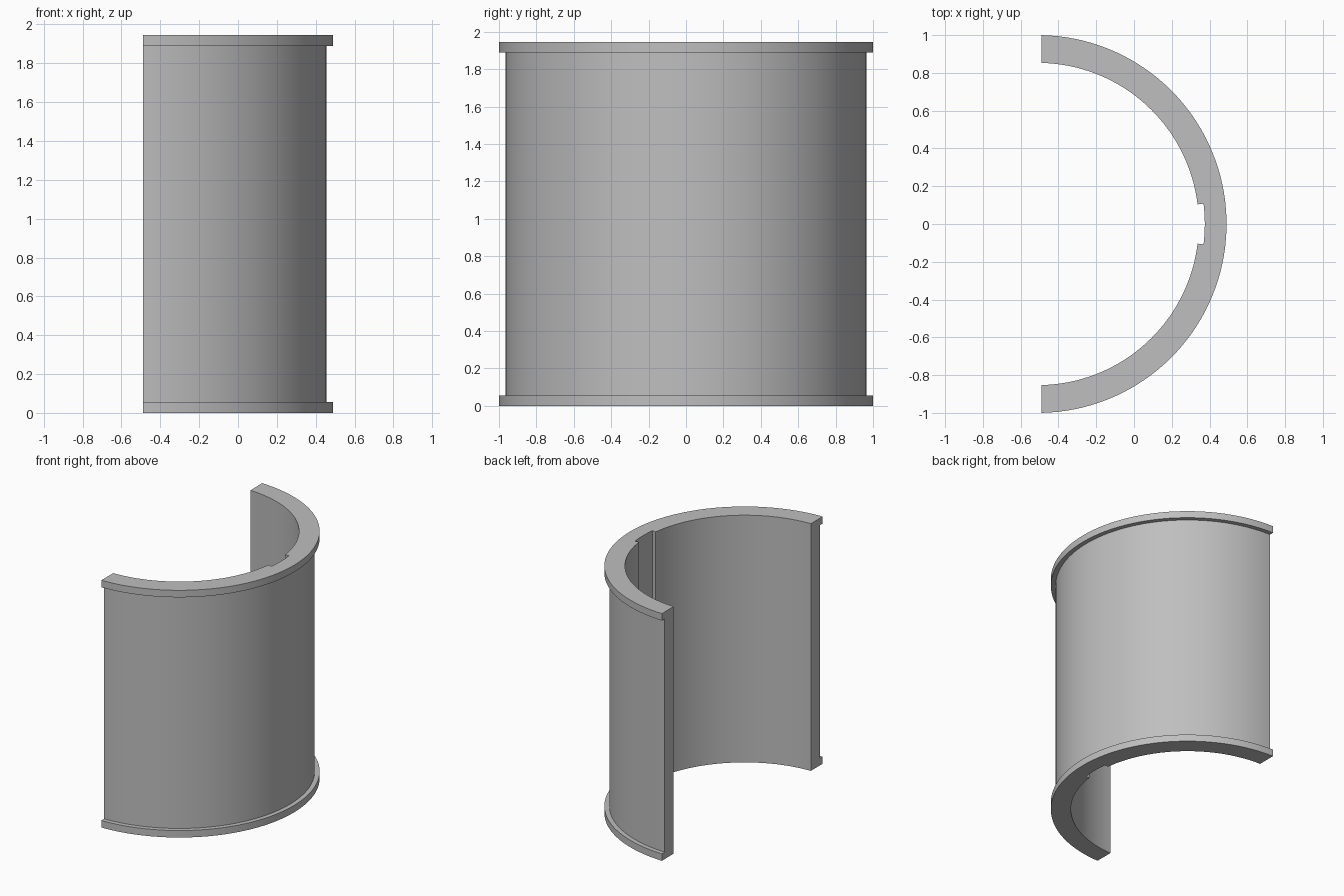
import bpy
import bmesh
import math

cube = bpy.data.objects.get("Cube")
if cube:
    bpy.data.objects.remove(cube, do_unlink=True)

HEIGHT, LIP = 1.945, 0.055            # overall height, flange thickness
INNER, GROOVE, WALL, FLANGE = 0.853, 0.885, 0.965, 1.0   # radii
CENTRE_X, CUT = -0.51, 0.02           # arc centre, offset of the flat cut plane
KEY = 0.079                           # groove half width as a share of the arc
SIDE_STEPS, KEY_STEPS = 32, 4

# One plain grey material
grey = bpy.data.materials.new("plain grey")
grey.use_nodes = True
colour = (0.52, 0.52, 0.52, 1)
grey.diffuse_color = colour
grey.node_tree.nodes["Principled BSDF"].inputs["Base Color"].default_value = colour


def spread(a, b, n):
    return [a + (b - a) * i / n for i in range(n + 1)]


def section(bm, share, inner):
    """Flanged wall cross-section at a share (-1 to 1) of the half ring."""
    top = HEIGHT
    profile = [(inner, 0), (GROOVE, 0), (WALL, 0), (FLANGE, 0),
               (FLANGE, LIP), (WALL, LIP), (WALL, top - LIP),
               (FLANGE, top - LIP), (FLANGE, top), (WALL, top),
               (GROOVE, top), (inner, top)]
    ring = []
    for r, z in profile:
        a = share * math.acos(CUT / r)
        ring.append(bm.verts.new((CENTRE_X + r * math.cos(a), r * math.sin(a), z)))
    return ring


# Sweep the section round the arc, stepping back to form the key groove
bm = bmesh.new()
rings = [section(bm, s, INNER) for s in spread(-1, -KEY, SIDE_STEPS)]
rings += [section(bm, s, GROOVE) for s in spread(-KEY, KEY, KEY_STEPS)]
rings += [section(bm, s, INNER) for s in spread(KEY, 1, SIDE_STEPS)]
for a, b in zip(rings, rings[1:]):
    for i in range(len(a)):
        j = (i + 1) % len(a)
        bm.faces.new((a[i], a[j], b[j], b[i]))

# Flat cut ends
bm.faces.new(rings[0])
bm.faces.new(rings[-1][::-1])
bmesh.ops.remove_doubles(bm, verts=bm.verts[:], dist=0.0001)
bmesh.ops.recalc_face_normals(bm, faces=bm.faces[:])

mesh = bpy.data.meshes.new("half_sleeve")
bm.to_mesh(mesh)
bm.free()
mesh.materials.append(grey)
sleeve = bpy.data.objects.new("half_sleeve", mesh)
bpy.context.collection.objects.link(sleeve)

# Smooth curved walls, sharp rims
bpy.ops.object.select_all(action="DESELECT")
sleeve.select_set(True)
bpy.context.view_layer.objects.active = sleeve
bpy.ops.object.shade_smooth_by_angle(angle=math.radians(30))
